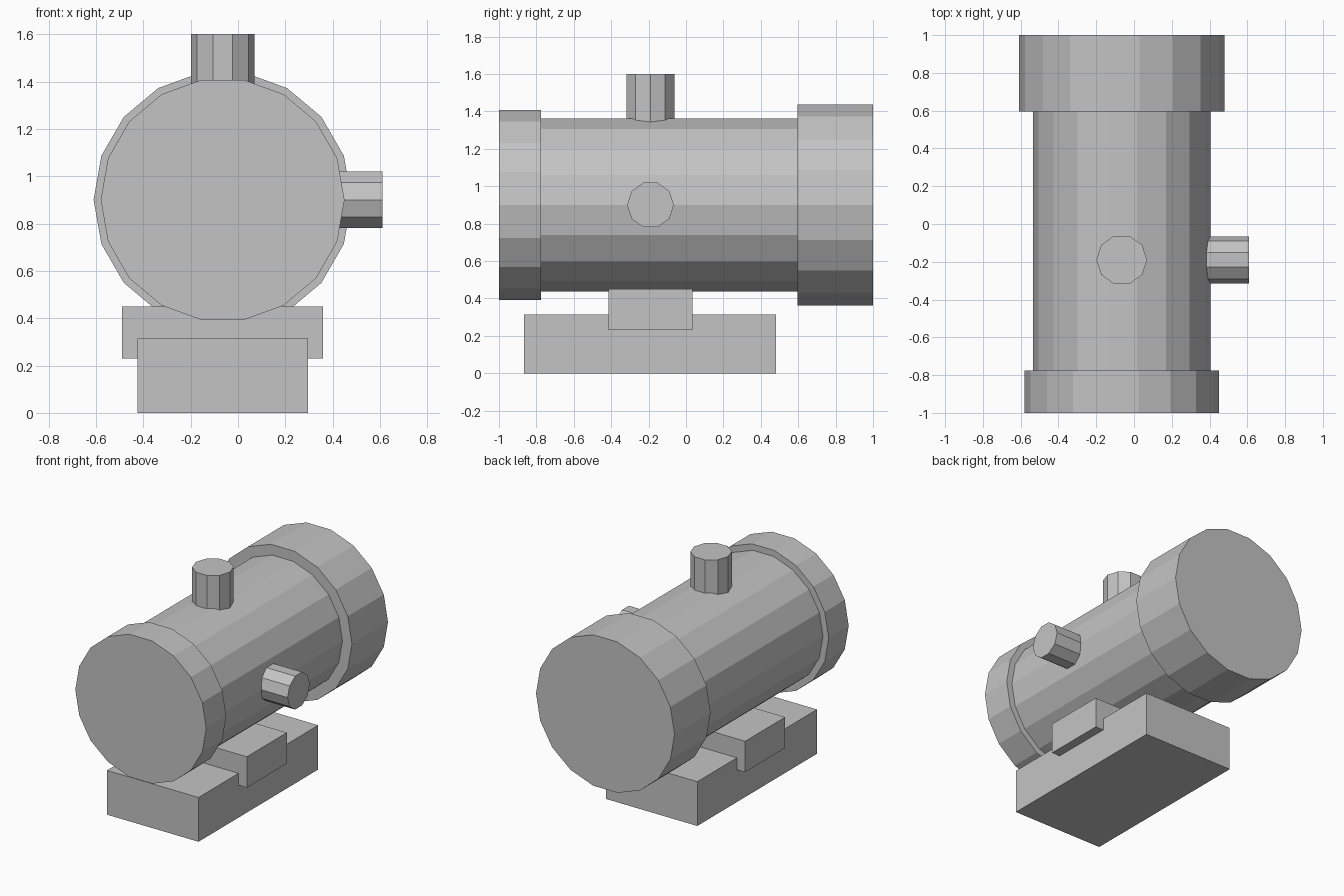
import bpy
from math import pi
from mathutils import Matrix, Vector

cube = bpy.data.objects.get("Cube")
if cube:
    bpy.data.objects.remove(cube, do_unlink=True)

grey = bpy.data.materials.new("plain grey")
grey.use_nodes = True
COLOUR = (0.55, 0.55, 0.55, 1)
grey.diffuse_color = COLOUR
grey.node_tree.nodes["Principled BSDF"].inputs["Base Color"].default_value = COLOUR

AXIS_X, AXIS_Z, PORT_Y = -0.065, 0.9, -0.19
# Rotations that put a cylinder's length along an axis, with a corner towards x or y
ALONG_Y = Matrix.Rotation(-pi / 2, 4, 'X')
ALONG_X = Matrix.Rotation(pi / 2, 4, 'Y') @ Matrix.Rotation(pi / 2, 4, 'Z')
ALONG_Z = Matrix.Identity(4)


def finish(name):
    ob = bpy.context.object
    ob.name = name
    ob.data.materials.append(grey)
    return ob


def cylinder(name, sides, radius, start, end, turn):
    start, end = Vector(start), Vector(end)
    bpy.ops.mesh.primitive_cylinder_add(vertices=sides, radius=radius,
                                        depth=(end - start).length)
    ob = finish(name)
    # The primitive's first corner is on +y; turn it to +x
    ob.data.transform(turn @ Matrix.Rotation(pi / 2, 4, 'Z'))
    ob.location = (start + end) / 2


def box(name, low, high):
    low, high = Vector(low), Vector(high)
    bpy.ops.mesh.primitive_cube_add(size=1, location=(low + high) / 2)
    finish(name).scale = high - low


# Horizontal tank with a collar at each end
for name, radius, y0, y1 in (("tank_body", 0.47, -0.8, 0.65),
                             ("front_collar", 0.515, -1, -0.775),
                             ("back_collar", 0.545, 0.595, 1)):
    cylinder(name, 18, radius, (AXIS_X, y0, AXIS_Z), (AXIS_X, y1, AXIS_Z), ALONG_Y)

# Pipe stubs on the top and the left side
cylinder("top_port", 10, 0.134, (AXIS_X, PORT_Y, 1.3), (AXIS_X, PORT_Y, 1.6), ALONG_Z)
cylinder("side_port", 10, 0.125, (0.33, PORT_Y, AXIS_Z), (0.61, PORT_Y, AXIS_Z), ALONG_X)

# Saddle block resting in the base
box("base", (-0.425, -0.865, 0), (0.295, 0.48, 0.315))
box("saddle", (-0.49, -0.415, 0.23), (0.36, 0.035, 0.45))
